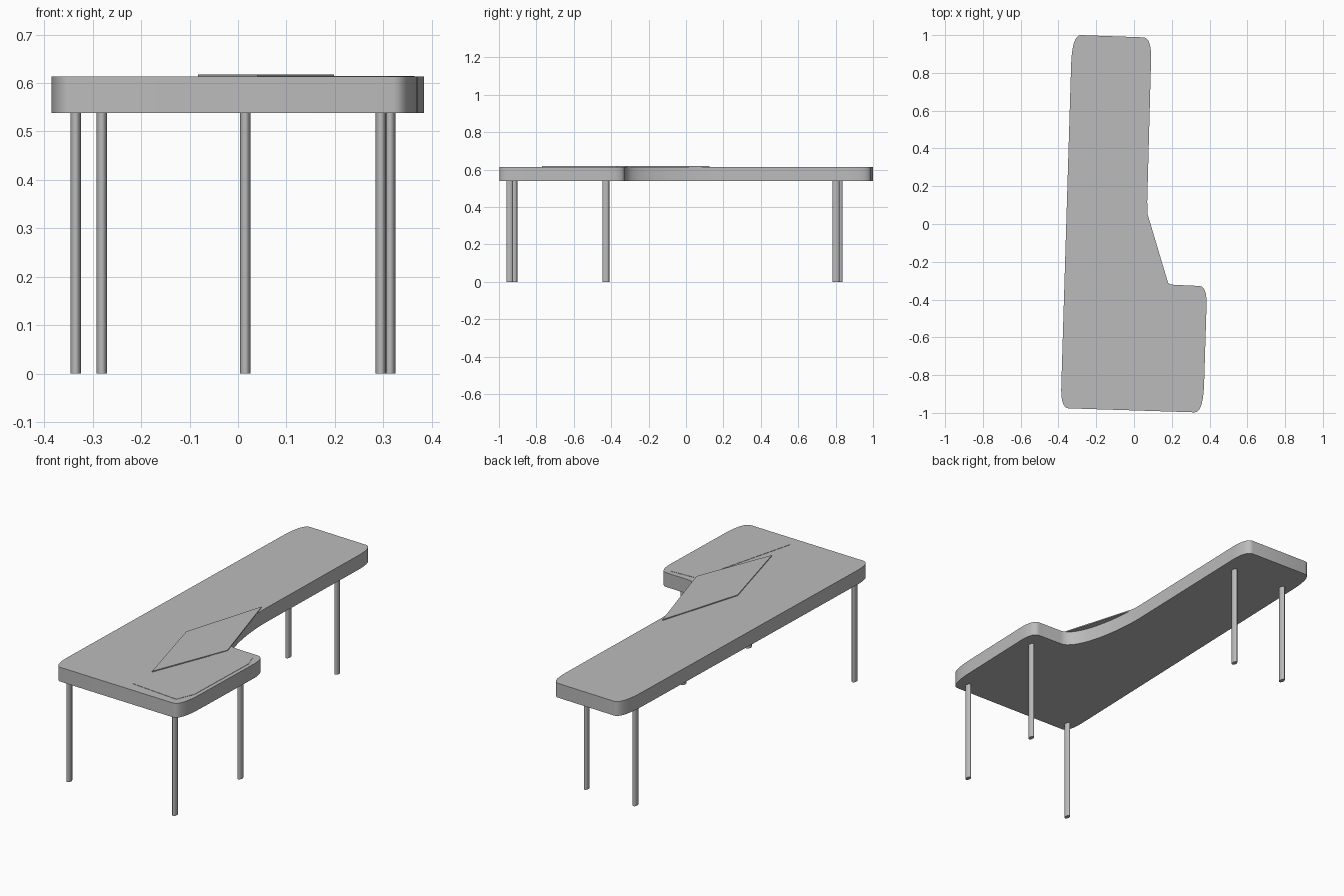
import bpy, bmesh, math
from mathutils import Vector

if "Cube" in bpy.data.objects:
    bpy.data.objects.remove(bpy.data.objects["Cube"])

grey = bpy.data.materials.new("mid grey")
grey.diffuse_color = (0.5, 0.5, 0.5, 1)
grey.use_nodes = True
grey.node_tree.nodes["Principled BSDF"].inputs["Base Color"].default_value = grey.diffuse_color


def curve(pts, n=10):
    """Sample a Bezier curve of any degree."""
    out = []
    for i in range(n + 1):
        t = i / n
        p = [Vector(q) for q in pts]
        while len(p) > 1:
            p = [a.lerp(b, t) for a, b in zip(p, p[1:])]
        out.append(p[0])
    return out


def slab(name, outline, z0, z1, smooth=True):
    """Extrude a flat outline between two heights."""
    bm = bmesh.new()
    face = bm.faces.new([bm.verts.new((p[0], p[1], z0)) for p in outline])
    top = bmesh.ops.extrude_face_region(bm, geom=[face])
    verts = [v for v in top["geom"] if isinstance(v, bmesh.types.BMVert)]
    bmesh.ops.translate(bm, verts=verts, vec=(0, 0, z1 - z0))
    bmesh.ops.recalc_face_normals(bm, faces=bm.faces)
    mesh = bpy.data.meshes.new(name)
    bm.to_mesh(mesh)
    bm.free()
    mesh.materials.append(grey)
    ob = bpy.data.objects.new(name, mesh)
    bpy.context.collection.objects.link(ob)
    if smooth:
        bpy.ops.object.select_all(action='DESELECT')
        bpy.context.view_layer.objects.active = ob
        ob.select_set(True)
        bpy.ops.object.shade_smooth_by_angle(angle=math.radians(35))
    return ob


# Table top: rounded corners joined by straight sides, one concave sweep
outline = []
for c in (
    [(-0.385, -0.86), (-0.389, -0.975), (-0.345, -0.976)],
    [(0.32, -0.997), (0.365, -0.999), (0.371, -0.85)],
    [(0.384, -0.43), (0.387, -0.33), (0.345, -0.328)],
    [(0.21, -0.322), (0.12, -0.32), (0.07, -0.08), (0.07, 0.12)],
    [(0.09, 0.86), (0.095, 0.985), (0.05, 0.988)],
    [(-0.28, 1.0), (-0.328, 1.002), (-0.333, 0.84)],
):
    outline += curve(c, 16 if len(c) == 4 else 10)
slab("table_top", outline, 0.538, 0.613)

# Thin panels lying on the top
slab("corner_panel", [(0.04, -0.93), (0.31, -0.955), (0.35, -0.86),
                      (0.364, -0.43), (0.335, -0.352), (0.19, -0.36)],
     0.612, 0.6145, False)
slab("kite_panel", [(0.05, 0.125), (-0.083, -0.31), (0.04, -0.77), (0.198, -0.37)],
     0.612, 0.618, False)

# Oval legs
legs = {
    "front_left_leg": (-0.335, -0.92),
    "front_right_leg": (0.295, -0.943),
    "middle_right_leg": (0.314, -0.428),
    "back_right_leg": (0.015, 0.802),
    "back_left_leg": (-0.281, 0.82),
}
for name, (x, y) in legs.items():
    ring = [(x + 0.011 * math.cos(a), y + 0.018 * math.sin(a))
            for a in (math.tau * i / 20 for i in range(20))]
    slab(name, ring, 0, 0.54)
